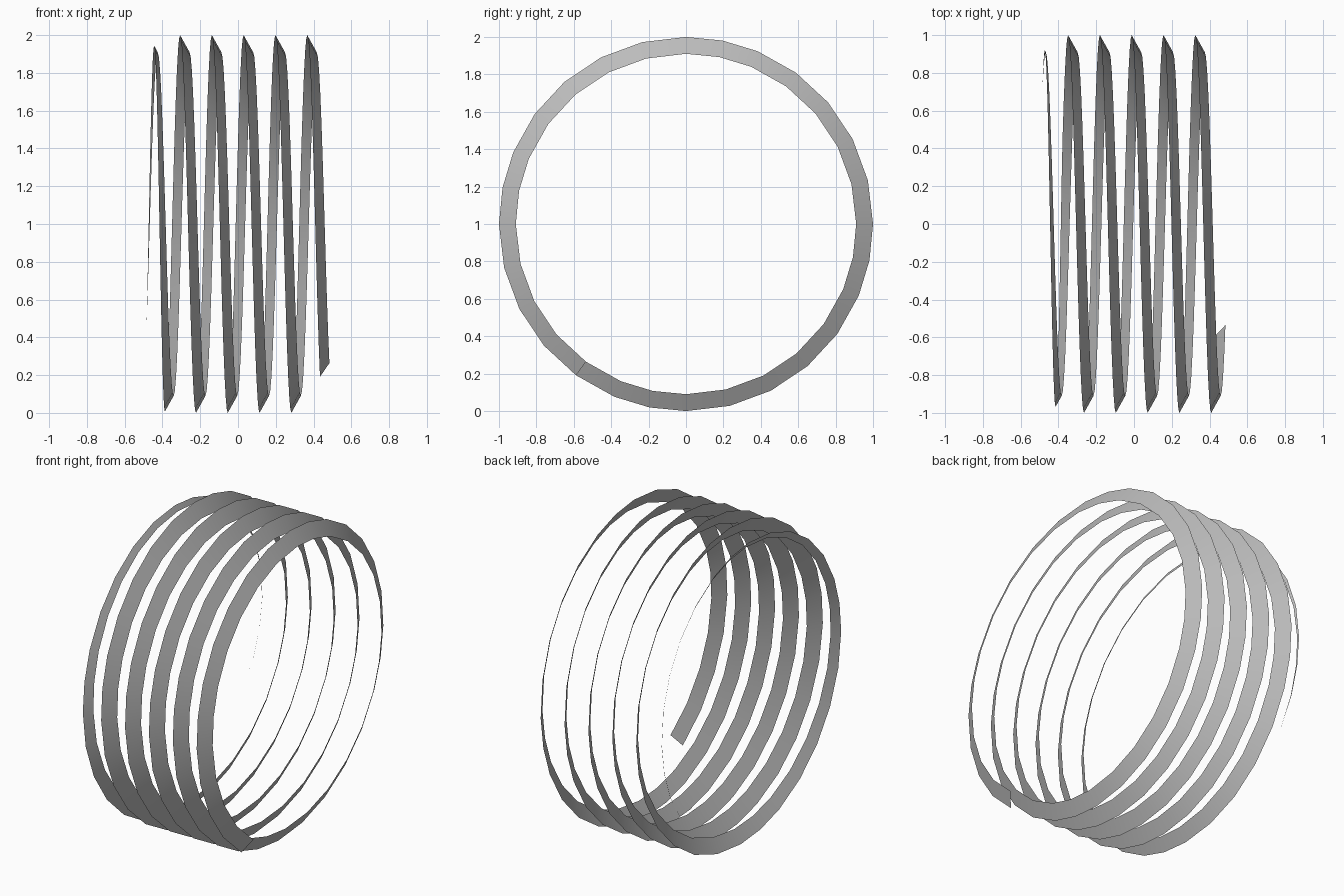
import bpy
import bmesh
from math import radians, sin, cos

cube = bpy.data.objects.get("Cube")
if cube:
    bpy.data.objects.remove(cube, do_unlink=True)

INNER_R, OUTER_R = 0.91, 1.0     # ribbon edges
SLANT = 0.05                     # the inner edge sits this far towards +x
HALF_LENGTH = 0.484
QUARTERS = 23                    # quarter turns in the coil
START = -36                      # start angle from +y towards +z
TAPER = 330                      # degrees over which the ribbon widens
STEPS = (13.5, 11.25, 11.25, 13.5, 13.5, 13.5, 13.5)

# Grey metal
grey = bpy.data.materials.new("grey")
grey.use_nodes = True
color = (0.5, 0.5, 0.5, 1)
grey.diffuse_color = color
grey.node_tree.nodes["Principled BSDF"].inputs["Base Color"].default_value = color

# Angles along the coil
angles = [0]
for step in STEPS * QUARTERS:
    angles.append(angles[-1] + step)


def coil_point(bm, turn, x, radius):
    a = radians(START + turn)
    return bm.verts.new((x, radius * cos(a), 1 + radius * sin(a)))


# Slanted flat ribbon, wound along x and tapering to a point at one end
bm = bmesh.new()
previous = None
for turn in angles:
    x = HALF_LENGTH * (2 * turn / angles[-1] - 1)
    width = min(1, turn / TAPER)
    inner = coil_point(bm, turn, x, INNER_R)
    if width == 0:
        previous = (inner,)
        continue
    outer = coil_point(bm, turn, x - SLANT * width,
                       INNER_R + (OUTER_R - INNER_R) * width)
    bm.faces.new((*previous, outer, inner))
    previous = (inner, outer)

bm.normal_update()
mesh = bpy.data.meshes.new("coil_ribbon")
bm.to_mesh(mesh)
bm.free()
mesh.materials.append(grey)
ribbon = bpy.data.objects.new("coil_ribbon", mesh)
bpy.context.collection.objects.link(ribbon)

# Smooth shading
bpy.context.view_layer.objects.active = ribbon
ribbon.select_set(True)
bpy.ops.object.shade_smooth_by_angle(angle=radians(40))
